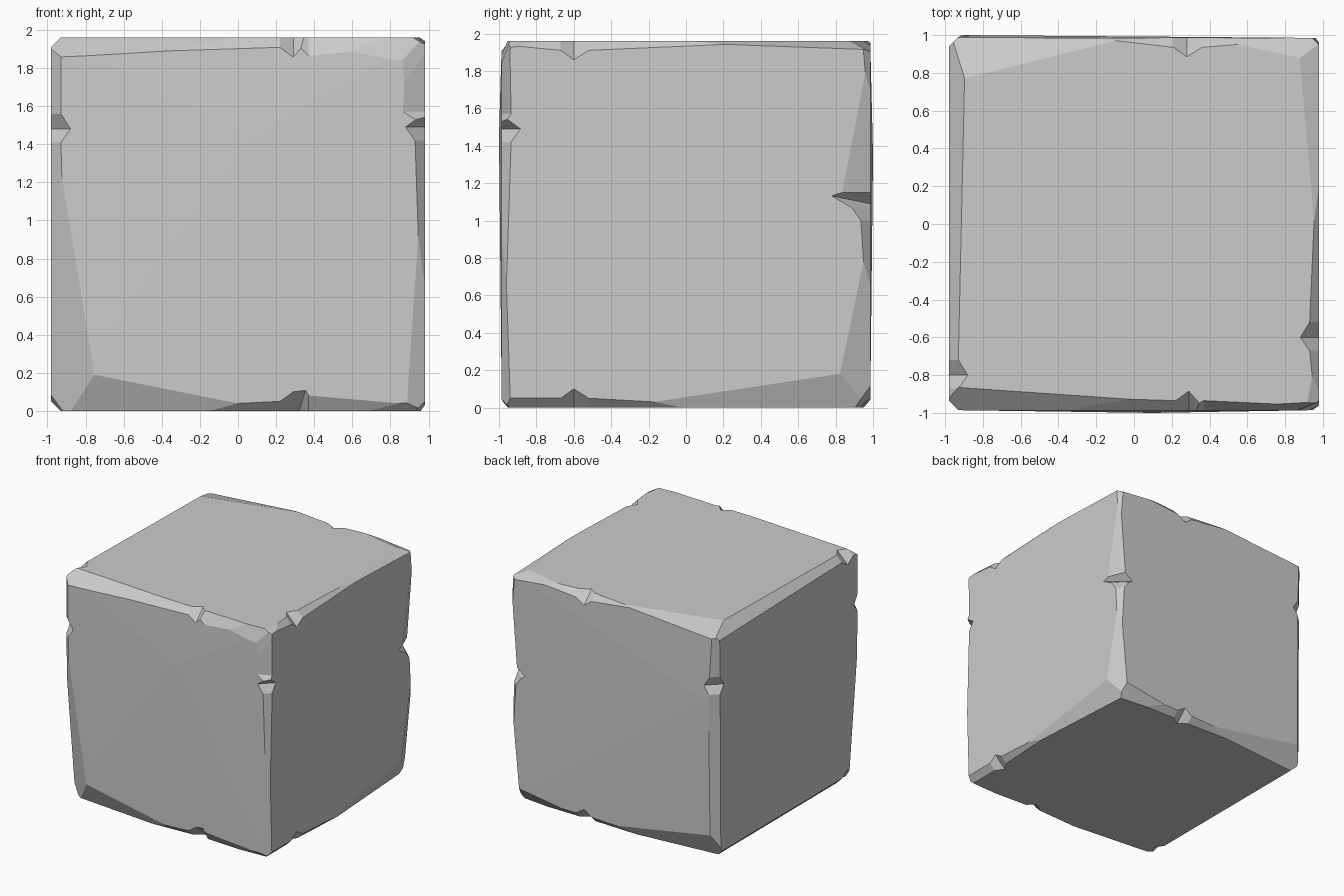
import bpy, bmesh

if "Cube" in bpy.data.objects:
    bpy.data.objects.remove(bpy.data.objects["Cube"])

LO = (-0.98, -0.985, 0.0)
HI = (0.98, 0.985, 1.96)


def make_object(name, bm):
    bmesh.ops.recalc_face_normals(bm, faces=bm.faces[:])
    mesh = bpy.data.meshes.new(name)
    bm.to_mesh(mesh)
    bm.free()
    ob = bpy.data.objects.new(name, mesh)
    bpy.context.collection.objects.link(ob)
    return ob


def edge_cutter(axis, su, sv, chip, start, end, after=(.05, .05)):
    """Wedge along one cube edge: the bevel narrows from both ends to a chip."""
    u, v = [i for i in range(3) if i != axis]
    cu, cv = (HI if su > 0 else LO)[u], (HI if sv > 0 else LO)[v]
    rows = [(LO[axis] - .1, start), (chip - .07, (.05, .05)), (chip, (.1, .1)),
            (chip + .08, after), (HI[axis] + .1, end)]
    bm = bmesh.new()
    rings = []
    for t, (a, b) in rows:
        ring = []
        for du, dv in ((-2 * a, b), (a, -2 * b), (a + b + .05, a + b + .05)):
            p = [0, 0, 0]
            p[axis], p[u], p[v] = t, cu + su * du, cv + sv * dv
            ring.append(bm.verts.new(p))
        rings.append(ring)
    for r, s in zip(rings, rings[1:]):
        for i in range(3):
            j = (i + 1) % 3
            bm.faces.new((r[i], r[j], s[j], s[i]))
    bm.faces.new(rings[0])
    bm.faces.new(rings[-1])
    bmesh.ops.triangulate(bm, faces=bm.faces[:])
    return make_object("edge_cutter", bm)


# Stone block: a cube whose front and back swell very slightly
bm = bmesh.new()
for x in (LO[0], HI[0]):
    for y in (LO[1], HI[1]):
        for z in (LO[2], HI[2]):
            bm.verts.new((x, y, z))
bm.verts.new((-0.9, 1.0, 1.35))
bm.verts.new((0.1, -1.0, 1.45))
bmesh.ops.convex_hull(bm, input=bm.verts[:])
block = make_object("stone_block", bm)

# Worn edges: chip position, bevel at start, bevel at end, bevel just after chip
worn = {
    # along x: bottom front, top front, bottom back, top back
    0: [(.29, (.12, .25), (.05, .05), (.05, .08)), (.29, (.13, .11), (.05, .15), (.05, .09)),
        (.28, (.11, .22), (.10, .14)), (.28, (.26, .08), (.15, .07))],
    # along y: bottom left, top left, bottom right, top right
    1: [(-.8, (.05, .05), (.05, .05)), (-.8, (.05, .05), (.09, .09)),
        (-.6, (.05, .05), (.09, .22)), (-.6, (.09, .05), (.12, .05))],
    # upright: front left, back left, front right, back right
    2: [(1.48, (.27, .18), (.05, .05)), (1.48, (.06, .06), (.04, .04)),
        (1.49, (.10, .05), (.13, .05), (.11, .05)), (1.07, (.10, .22), (.05, .05), (.06, .15))],
}
sides = [(-1, -1), (-1, 1), (1, -1), (1, 1)]
bpy.context.view_layer.objects.active = block
for axis, rows in worn.items():
    for (su, sv), row in zip(sides, rows):
        cutter = edge_cutter(axis, su, sv, *row)
        mod = block.modifiers.new("worn_edge", 'BOOLEAN')
        mod.operation = 'DIFFERENCE'
        mod.solver = 'EXACT'
        mod.object = cutter
        bpy.ops.object.modifier_apply(modifier=mod.name)
        bpy.data.objects.remove(cutter)
